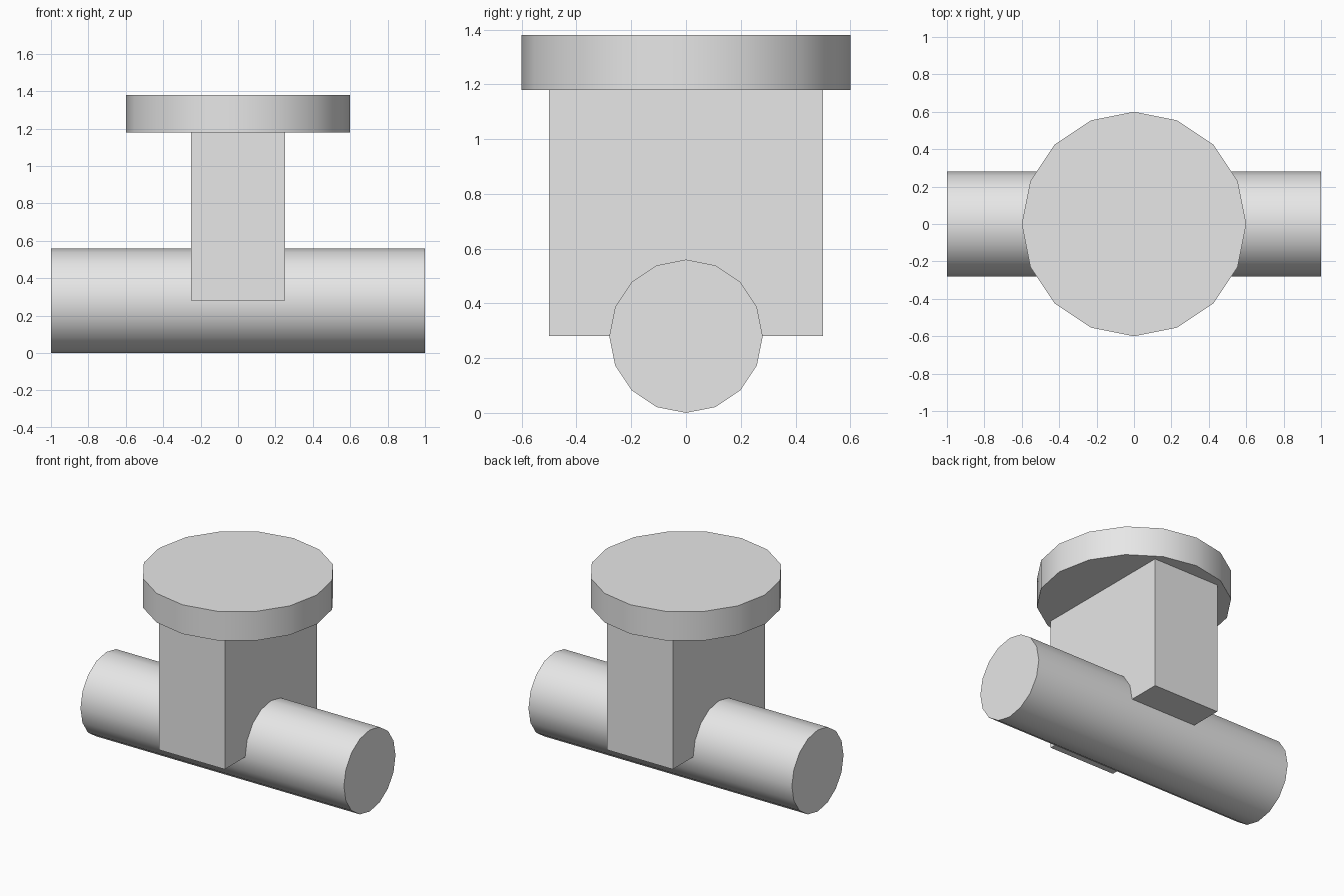
import bpy
from math import pi, radians

cube = bpy.data.objects.get("Cube")
if cube:
    bpy.data.objects.remove(cube, do_unlink=True)

# Single plain grey
grey = bpy.data.materials.new("light_grey")
grey.use_nodes = True
colour = (0.8, 0.8, 0.8, 1)
grey.diffuse_color = colour
grey.node_tree.nodes["Principled BSDF"].inputs["Base Color"].default_value = colour


def finish(name):
    obj = bpy.context.object
    obj.name = obj.data.name = name
    obj.data.materials.append(grey)
    bpy.ops.object.transform_apply(location=False, rotation=True, scale=True)
    return obj


def cylinder(name, radius, depth, location, rotation=(0, 0, 0)):
    bpy.ops.mesh.primitive_cylinder_add(
        vertices=16, radius=radius, depth=depth, location=location, rotation=rotation)
    obj = finish(name)
    bpy.ops.object.shade_smooth_by_angle(angle=radians(30))
    return obj


# Horizontal pipe along x
cylinder("pipe", 0.28, 2.0, (0, 0, 0.28), (0, pi / 2, 0))

# Rectangular body straddling the pipe, from its axis up to the cap
bpy.ops.mesh.primitive_cube_add(size=1, location=(0, 0, 0.73))
bpy.context.object.scale = (0.5, 1.0, 0.9)
finish("body")

# Round cap on top
cylinder("cap", 0.6, 0.2, (0, 0, 1.28))
